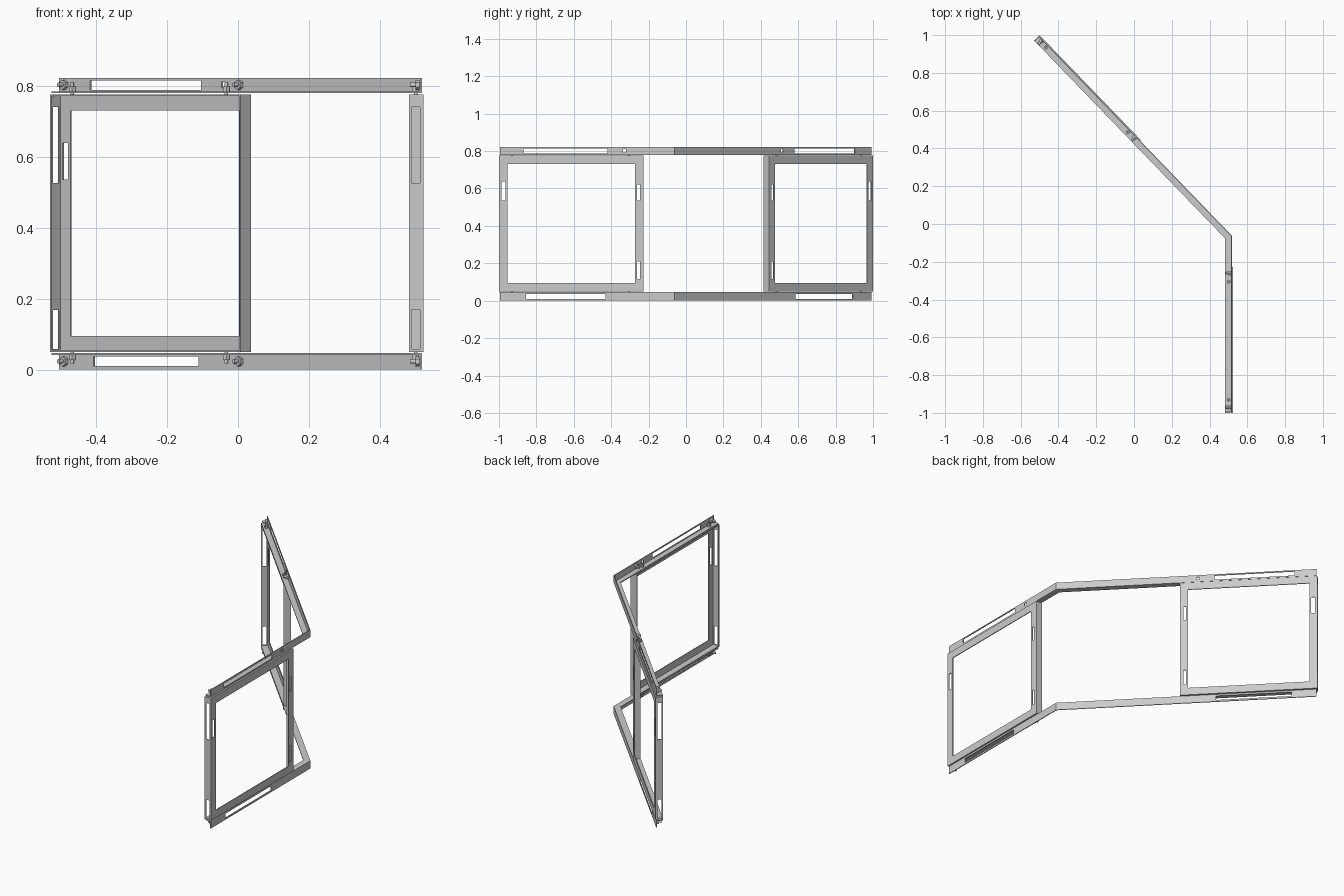
import bpy, bmesh, math
from mathutils import Vector, Matrix

if "Cube" in bpy.data.objects:
    bpy.data.objects.remove(bpy.data.objects["Cube"])

T = 0.005                 # sheet thickness
DEPTH = 0.041             # depth of the frame walls
RAIL_IN = 0.005           # rail sits slightly behind the frame face
LEN = 0.773               # length of each frame
Z0, Z1 = 0.05, 0.775      # frame bottom and top
UP = Vector((0, 0, 1))
A = math.radians(46)

# Each wing: free end corner, direction along it, outward direction
WINGS = {
    "straight": (Vector((0.523, -1, 0)), Vector((0, 1, 0)), Vector((1, 0, 0))),
    "angled": (Vector((-0.5, 1, 0)),
               Vector((math.cos(A), -math.sin(A), 0)),
               Vector((math.sin(A), math.cos(A), 0))),
}


def finish(bm, name):
    bmesh.ops.remove_doubles(bm, verts=bm.verts, dist=1e-5)
    bmesh.ops.recalc_face_normals(bm, faces=bm.faces)
    me = bpy.data.meshes.new(name)
    bm.to_mesh(me)
    bm.free()
    ob = bpy.data.objects.new(name, me)
    bpy.context.collection.objects.link(ob)
    return ob


def thicken(bm, faces, vec):
    ext = bmesh.ops.extrude_face_region(bm, geom=faces, use_keep_orig=True)
    verts = [g for g in ext["geom"] if isinstance(g, bmesh.types.BMVert)]
    bmesh.ops.translate(bm, verts=verts, vec=vec)


def panel(bm, org, u, v, rect, thick, holes=()):
    """Sheet in the u-v plane with rectangular holes (u0, u1, v0, v1)."""
    us = sorted({x for r in (rect, *holes) for x in r[:2]})
    vs = sorted({x for r in (rect, *holes) for x in r[2:]})
    grid = [[bm.verts.new(org + u * a + v * b) for b in vs] for a in us]
    faces = []
    for i in range(len(us) - 1):
        for j in range(len(vs) - 1):
            cu, cv = (us[i] + us[i + 1]) / 2, (vs[j] + vs[j + 1]) / 2
            if not any(h[0] < cu < h[1] and h[2] < cv < h[3] for h in holes):
                faces.append(bm.faces.new((grid[i][j], grid[i + 1][j],
                                           grid[i + 1][j + 1], grid[i][j + 1])))
    thicken(bm, faces, thick)
    bmesh.ops.delete(bm, geom=[x for x in bm.verts if not x.link_faces], context="VERTS")


def rod(bm, centre, axis, radius, length, sides):
    rot = axis.to_track_quat("Z", "Y").to_matrix().to_4x4()
    bmesh.ops.create_cone(bm, cap_ends=True, segments=sides, radius1=radius,
                          radius2=radius, depth=length,
                          matrix=Matrix.Translation(centre) @ rot)


# Angle-section frames: outer face plate plus four perimeter walls
for name, (org, s, n) in WINGS.items():
    bm = bmesh.new()
    panel(bm, org, s, UP, (0, LEN, Z0, Z1), -n * T, [
        (0.045, 0.728, 0.095, 0.73),
        (0.013, 0.035, 0.535, 0.638),
        (0.738, 0.753, 0.535, 0.62),
        (0.738, 0.753, 0.117, 0.21)])
    finish(bm, name + "_frame_face")

    bm = bmesh.new()
    panel(bm, org, -n, UP, (0, DEPTH, Z0, Z1), s * T,
          [(0.01, 0.034, 0.525, 0.74), (0.01, 0.034, 0.058, 0.167)])
    finish(bm, name + "_slotted_end_wall")

    bm = bmesh.new()
    panel(bm, org + s * LEN, -n, UP, (0, DEPTH, Z0, Z1), -s * T)
    finish(bm, name + "_inner_end_wall")

    for label, z, t in (("top", Z1, -T), ("bottom", Z0, T)):
        bm = bmesh.new()
        panel(bm, org + UP * z, s, -n, (0, LEN, 0, DEPTH), UP * t)
        finish(bm, f"{name}_{label}_wall")

# Bend point of the rail's outer face and its mitre direction
o1, s1, n1 = WINGS["straight"]
o2, s2, n2 = WINGS["angled"]
e1, e2 = o1 - n1 * RAIL_IN, o2 - n2 * RAIL_IN
mitre = (n1 + n2) / (1 + n1.dot(n2))
bend_s2 = (e1.x - e2.x) / s2.x
bend = e2 + s2 * bend_s2
bend_s1 = bend.y - e1.y

# Bent rails: slotted upright web plus a mitred flange facing the frames
RAILS = {"top": (0.779, 0.822, 0.779, (0.13, 0.58, 0.788, 0.815)),
         "bottom": (0.0, 0.046, 0.041, (0.145, 0.57, 0.01, 0.036))}
for label, (za, zb, zf, slot) in RAILS.items():
    for wing, e, s, n, end in (("straight", e1, s1, n1, bend_s1),
                               ("angled", e2, s2, n2, bend_s2)):
        holes = [slot]
        if label == "top":
            holes.append((0.664, 0.68, 0.793, 0.81))
        bm = bmesh.new()
        panel(bm, e, s, UP, (0.005, end, za, zb), -n * T, holes)
        finish(bm, f"{wing}_{label}_rail_web")

    d = 0.036
    a, b = e1 + s1 * 0.005, e2 + s2 * 0.005
    outline = [a, bend, b, b - n2 * d, bend - mitre * d, a - n1 * d]
    bm = bmesh.new()
    quads = [(0, 1, 4, 5), (1, 2, 3, 4)]
    vs = [bm.verts.new(p + UP * zf) for p in outline]
    thicken(bm, [bm.faces.new([vs[i] for i in q]) for q in quads], UP * T)
    finish(bm, label + "_rail_flange")

# Fasteners near both ends of each frame, in both rails
for name, (org, s, n) in WINGS.items():
    for label, zf, up in (("top", 0.784, 1), ("bottom", 0.041, -1)):
        bm = bmesh.new()
        mid = org - n * 0.022 + UP * zf
        for pos in (0.07, 0.695):
            p = mid + s * pos
            rod(bm, p + UP * up * 0.007, UP, 0.011, 0.014, 6)
            rod(bm, p + UP * up * 0.006, UP, 0.005, 0.036, 12)
        for pos in (0.03, 0.74):
            p = mid + s * pos + UP * up * 0.018
            rod(bm, p + n * 0.005, n, 0.014, 0.012, 6)
            rod(bm, p, n, 0.006, 0.032, 12)
        finish(bm, f"{name}_{label}_bolts")
